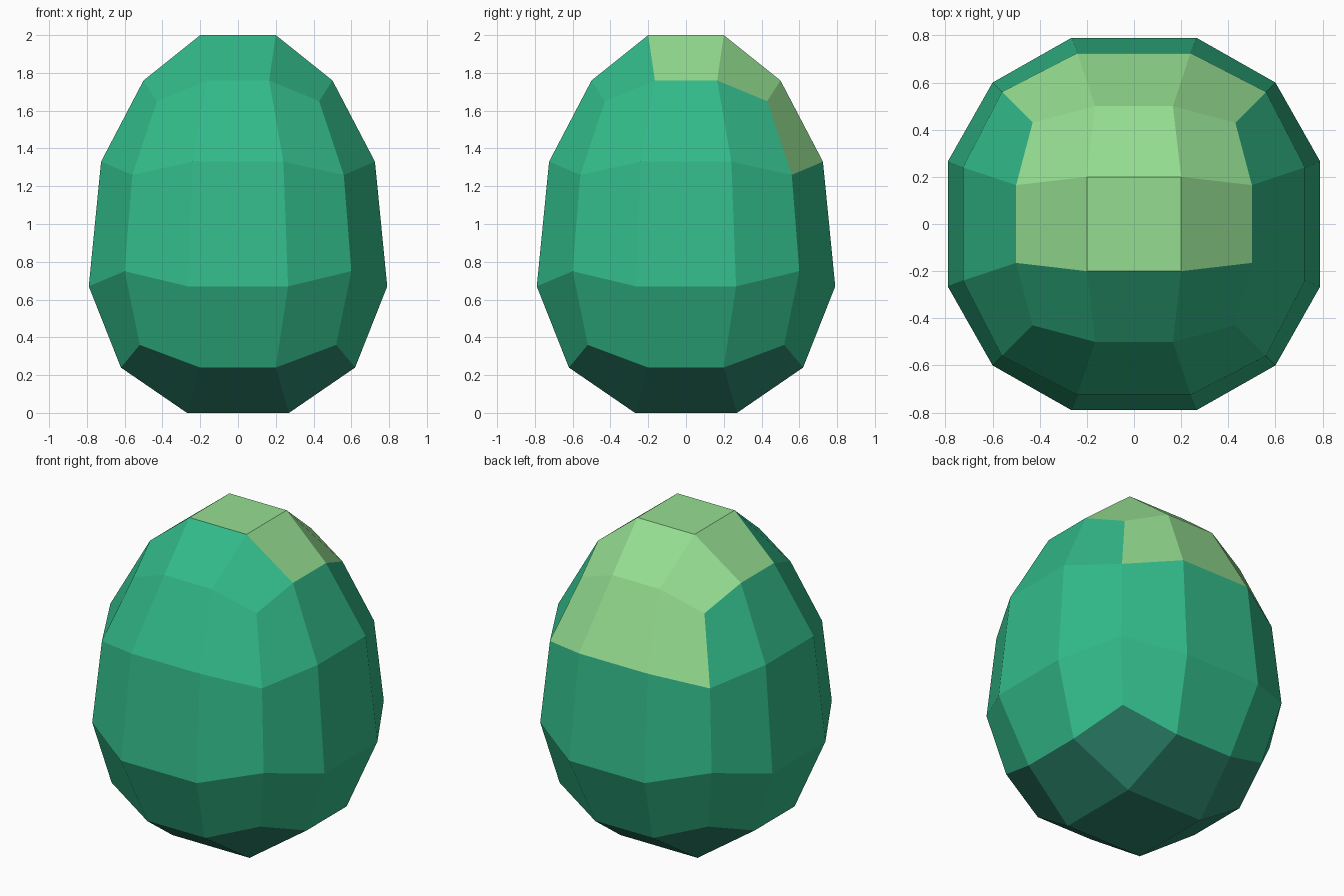
import bpy
import bmesh

if "Cube" in bpy.data.objects:
    bpy.data.objects.remove(bpy.data.objects["Cube"])


def material(name, rgb):
    m = bpy.data.materials.new(name)
    m.diffuse_color = (*rgb, 1.0)
    m.use_nodes = True
    m.node_tree.nodes["Principled BSDF"].inputs["Base Color"].default_value = m.diffuse_color
    return m


# Profile per level, bottom to top:
# side point (outward, sideways, z), corner point (x = y, z)
LEVELS = [
    ((0.62, 0.20, 0.24), (0.52, 0.36)),
    ((0.79, 0.265, 0.67), (0.60, 0.75)),
    ((0.725, 0.24, 1.33), (0.56, 1.26)),
    ((0.50, 0.165, 1.76), (0.43, 1.65)),
]
CAPS = {0: (0.27, 0.0), 3: (0.20, 2.0)}  # inner square of bottom and top


def egg_point(co):
    """Move a point of the 3 x 3 x 3 cube grid onto the faceted egg."""
    level = round((co.z + 1) * 1.5)
    (out, side, z), (corner, corner_z) = LEVELS[level]
    sx, sy = (1 if co.x > 0 else -1), (1 if co.y > 0 else -1)
    wide_x, wide_y = abs(co.x) > 0.9, abs(co.y) > 0.9
    if wide_x and wide_y:
        return sx * corner, sy * corner, corner_z
    if wide_x:
        return sx * out, sy * side, z
    if wide_y:
        return sx * side, sy * out, z
    r, z = CAPS[level]
    return sx * r, sy * r, z


# Cube with every side cut into 3 x 3 faces
bm = bmesh.new()
bmesh.ops.create_cube(bm, size=2)
bmesh.ops.subdivide_edges(bm, edges=bm.edges[:], cuts=2, use_grid_fill=True)

# Colours: dark underside, light patch over the crown and upper back
for f in bm.faces:
    c = f.calc_center_median()
    f.smooth = False
    if c.z < -0.99:
        f.material_index = 2
    elif (c.z > 0.99 and c.y > -0.5) or (c.y > 0.99 and c.z > 0.5):
        f.material_index = 1

# Shape the egg
for v in bm.verts:
    v.co = egg_point(v.co)
bmesh.ops.recalc_face_normals(bm, faces=bm.faces[:])

mesh = bpy.data.meshes.new("egg_bush")
bm.to_mesh(mesh)
bm.free()
for name, rgb in (("leaf green", (0.032, 0.49, 0.25)),
                  ("light green", (0.30, 0.73, 0.283)),
                  ("dark green", (0.027, 0.24, 0.155))):
    mesh.materials.append(material(name, rgb))
bpy.context.collection.objects.link(bpy.data.objects.new("egg_bush", mesh))
